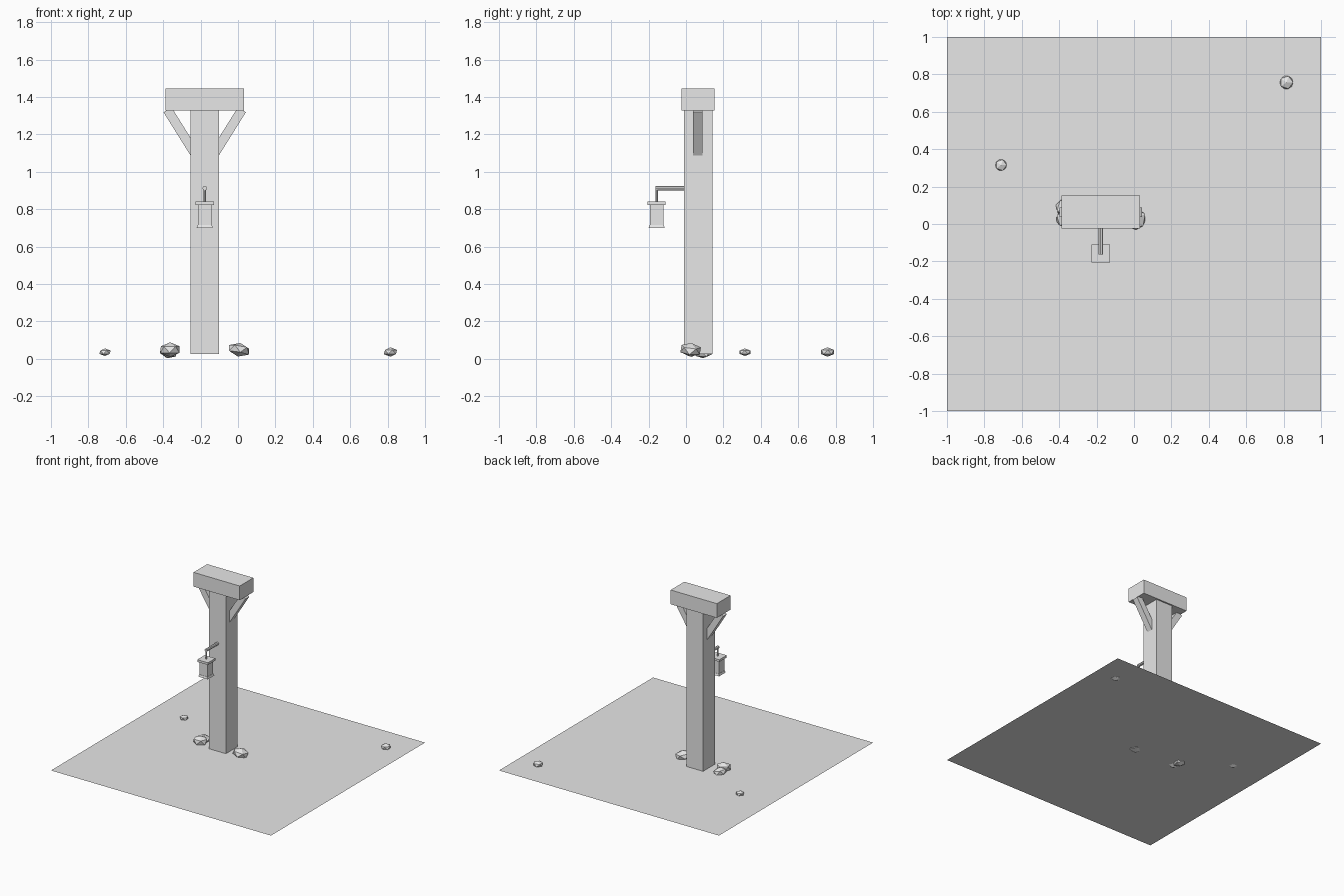
import bpy
import math
from mathutils import Vector

cube = bpy.data.objects.get("Cube")
if cube:
    bpy.data.objects.remove(cube, do_unlink=True)

GREY = (0.8, 0.8, 0.8, 1.0)
grey = bpy.data.materials.new("plain_grey")
grey.use_nodes = True
grey.diffuse_color = GREY
grey.node_tree.nodes["Principled BSDF"].inputs["Base Color"].default_value = GREY

GROUND = 0.026
POST_X, POST_Y = -0.178, 0.065
LAMP_Y = -0.157


def finish(name):
    ob = bpy.context.object
    ob.name = ob.data.name = name
    ob.data.materials.clear()
    ob.data.materials.append(grey)
    return ob


def box(name, centre, size, rot=(0, 0, 0)):
    bpy.ops.mesh.primitive_cube_add(size=1, location=centre, rotation=rot)
    bpy.context.object.scale = size
    return finish(name)


def rod(name, start, end, radius, sides=8):
    a, b = Vector(start), Vector(end)
    bpy.ops.mesh.primitive_cylinder_add(vertices=sides, radius=radius,
                                        depth=(b - a).length, location=(a + b) / 2)
    ob = finish(name)
    ob.rotation_euler = (b - a).to_track_quat('Z', 'Y').to_euler()
    return ob


def rock(name, centre, radii, rot=(0, 0, 0)):
    bpy.ops.mesh.primitive_ico_sphere_add(subdivisions=1, radius=1,
                                          location=centre, rotation=rot)
    bpy.context.object.scale = radii
    return finish(name)


# Ground sheet
bpy.ops.mesh.primitive_plane_add(size=2, location=(0, 0, GROUND))
finish("ground_sheet")

# Post and crossbeam
box("post", (POST_X, POST_Y, (GROUND + 1.33) / 2), (0.152, 0.152, 1.33 - GROUND))
box("crossbeam", (POST_X, POST_Y, 1.386), (0.42, 0.177, 0.117))

# Diagonal braces, one on each side of the post
LEAN = math.radians(32)
LENGTH, WIDTH = 0.30, 0.05
along = Vector((math.sin(LEAN), 0, -math.cos(LEAN)))
across = Vector((math.cos(LEAN), 0, math.sin(LEAN)))
for side, label in ((-1, "right_brace"), (1, "left_brace")):
    mid = Vector((-0.22, 0, 1.318)) + along * LENGTH / 2 + across * WIDTH / 2
    box(label, (POST_X - side * mid.x, POST_Y - 0.003, mid.z),
        (WIDTH, WIDTH, LENGTH), (0, side * LEAN, 0))

# Lantern arm and hanger
rod("lantern_arm", (POST_X, 0.0, 0.912), (POST_X, LAMP_Y - 0.006, 0.912), 0.012)
rod("lantern_hanger", (POST_X, LAMP_Y, 0.912), (POST_X, LAMP_Y, 0.83), 0.006)

# Lantern cap, body and flared base
box("lantern_cap", (POST_X, LAMP_Y, 0.831), (0.097, 0.097, 0.018))
box("lantern_body", (POST_X, LAMP_Y, 0.765), (0.072, 0.072, 0.118))
bpy.ops.mesh.primitive_cone_add(vertices=4, radius1=0.043 * math.sqrt(2),
                                radius2=0.038 * math.sqrt(2), depth=0.016,
                                location=(POST_X, LAMP_Y, 0.708),
                                rotation=(0, 0, math.pi / 4))
finish("lantern_base")

# Large rocks at the foot of the post
rock("right_rock_front", (-0.363, 0.03, 0.049), (0.06, 0.053, 0.039), (0, 0, 0.3))
rock("right_rock_back", (-0.372, 0.09, 0.036), (0.055, 0.05, 0.034), (0.2, 0.1, 1.0))
rock("left_rock", (0.006, 0.025, 0.048), (0.066, 0.06, 0.037), (0, 0.2, 0.5))

# Small scattered stones
rock("far_left_stone", (0.815, 0.757, 0.036), (0.04, 0.04, 0.025))
rock("far_right_stone", (-0.711, 0.315, 0.035), (0.034, 0.034, 0.02))
